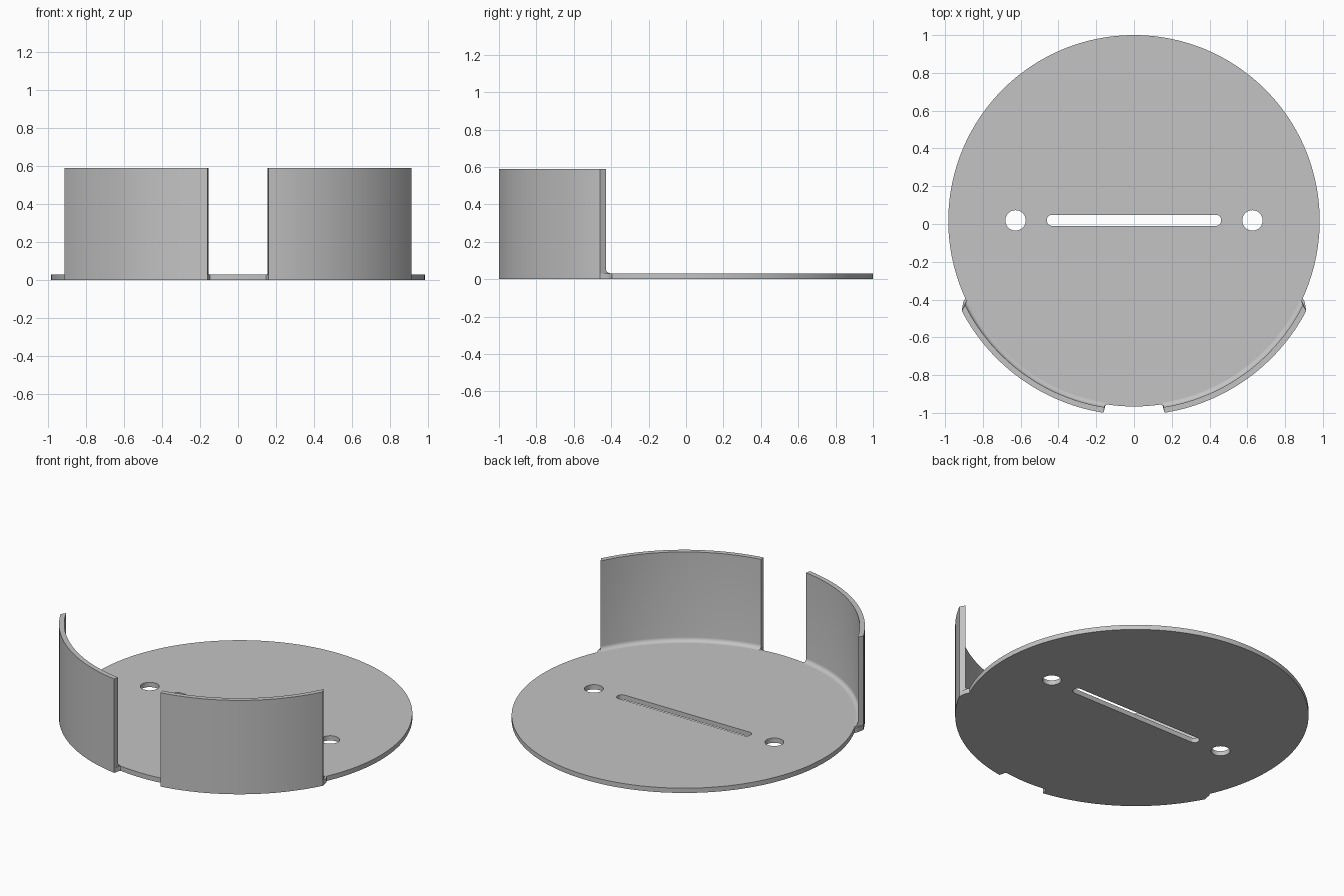
import bpy, bmesh
from math import sin, cos, radians, pi

cube = bpy.data.objects.get("Cube")
if cube:
    bpy.data.objects.remove(cube, do_unlink=True)

CY = 0.017       # centre of the disc in y
DISC_R = 0.983
OUTER_R = 1.029
INNER_R = 0.999
THICK = 0.03
HEIGHT = 0.59
GAP = -81        # wall end beside the front gap, degrees

grey = bpy.data.materials.new("plain grey")
grey.use_nodes = True
grey.diffuse_color = (0.55, 0.55, 0.55, 1)
grey.node_tree.nodes["Principled BSDF"].inputs["Base Color"].default_value = grey.diffuse_color


def arc(r, start, end, n, cx=0, cy=CY):
    angles = [radians(start + (end - start) * i / n) for i in range(n + 1)]
    return [(cx + r * cos(a), cy + r * sin(a)) for a in angles]


def finish(obj):
    bpy.ops.object.select_all(action='DESELECT')
    obj.select_set(True)
    bpy.context.view_layer.objects.active = obj
    if obj.type == 'CURVE':
        bpy.ops.object.convert(target='MESH')
    obj = bpy.context.object
    obj.data.materials.clear()
    obj.data.materials.append(grey)
    bpy.ops.object.shade_smooth_by_angle(angle=radians(30))


def flat_plate(name, loops):
    curve = bpy.data.curves.new(name, 'CURVE')
    curve.dimensions = '2D'
    curve.fill_mode = 'BOTH'
    curve.extrude = THICK / 2
    for loop in loops:
        spline = curve.splines.new('POLY')
        spline.points.add(len(loop) - 1)
        for p, (x, y) in zip(spline.points, loop):
            p.co = (x, y, 0, 1)
        spline.use_cyclic_u = True
    obj = bpy.data.objects.new(name, curve)
    bpy.context.collection.objects.link(obj)
    obj.location.z = THICK / 2
    finish(obj)


# Base plate: half outline with the wall footing, mirrored, plus the openings
half = arc(DISC_R, -90, -82, 6)
half += [(0.147, -0.957), (0.153, -0.965)]
half += arc(OUTER_R, GAP, -27.6, 40)
half += [(0.905, -0.42), (0.902, -0.408), (0.893, -0.395)]
half += arc(DISC_R, -24, 90, 80)
outline = half + [(-x, y) for x, y in half[-2:0:-1]]

slot = []
for cx, cy, start in ((0.435, 0.022, 0), (-0.435, 0.022, 90),
                      (-0.435, 0.016, 180), (0.435, 0.016, 270)):
    slot += arc(0.026, start, start + 90, 6, cx, cy)
holes = [arc(0.054, 0, 352.5, 47, side * 0.627, 0.019) for side in (-1, 1)]
flat_plate("base_plate", [outline, slot] + holes)


# Curved walls: radius, height and rear end angle, with a fillet at the foot
profile = [(OUTER_R, THICK, -27.6), (OUTER_R, HEIGHT, -27.6),
           (INNER_R, HEIGHT, -26.5)]
for i in range(6):
    a = i / 5 * pi / 2
    profile.append((INNER_R - 0.025 * (1 - cos(a)),
                    THICK + 0.025 * (1 - sin(a)),
                    -26.5 + 1.4 * (1 - cos(a))))


def wall(name, side, steps=40):
    bm = bmesh.new()
    rings = []
    for i in range(steps + 1):
        ring = []
        for r, z, end in profile:
            a = radians(GAP + (end - GAP) * i / steps)
            ring.append(bm.verts.new((side * r * cos(a), CY + r * sin(a), z)))
        rings.append(ring)
    n = len(profile)
    for a, b in zip(rings, rings[1:]):
        for j in range(n):
            k = (j + 1) % n
            bm.faces.new((a[j], a[k], b[k], b[j]))
    bm.faces.new(rings[0])
    bm.faces.new(rings[-1])
    bmesh.ops.recalc_face_normals(bm, faces=bm.faces)
    mesh = bpy.data.meshes.new(name)
    bm.to_mesh(mesh)
    bm.free()
    obj = bpy.data.objects.new(name, mesh)
    bpy.context.collection.objects.link(obj)
    finish(obj)


wall("left_wall", 1)
wall("right_wall", -1)
